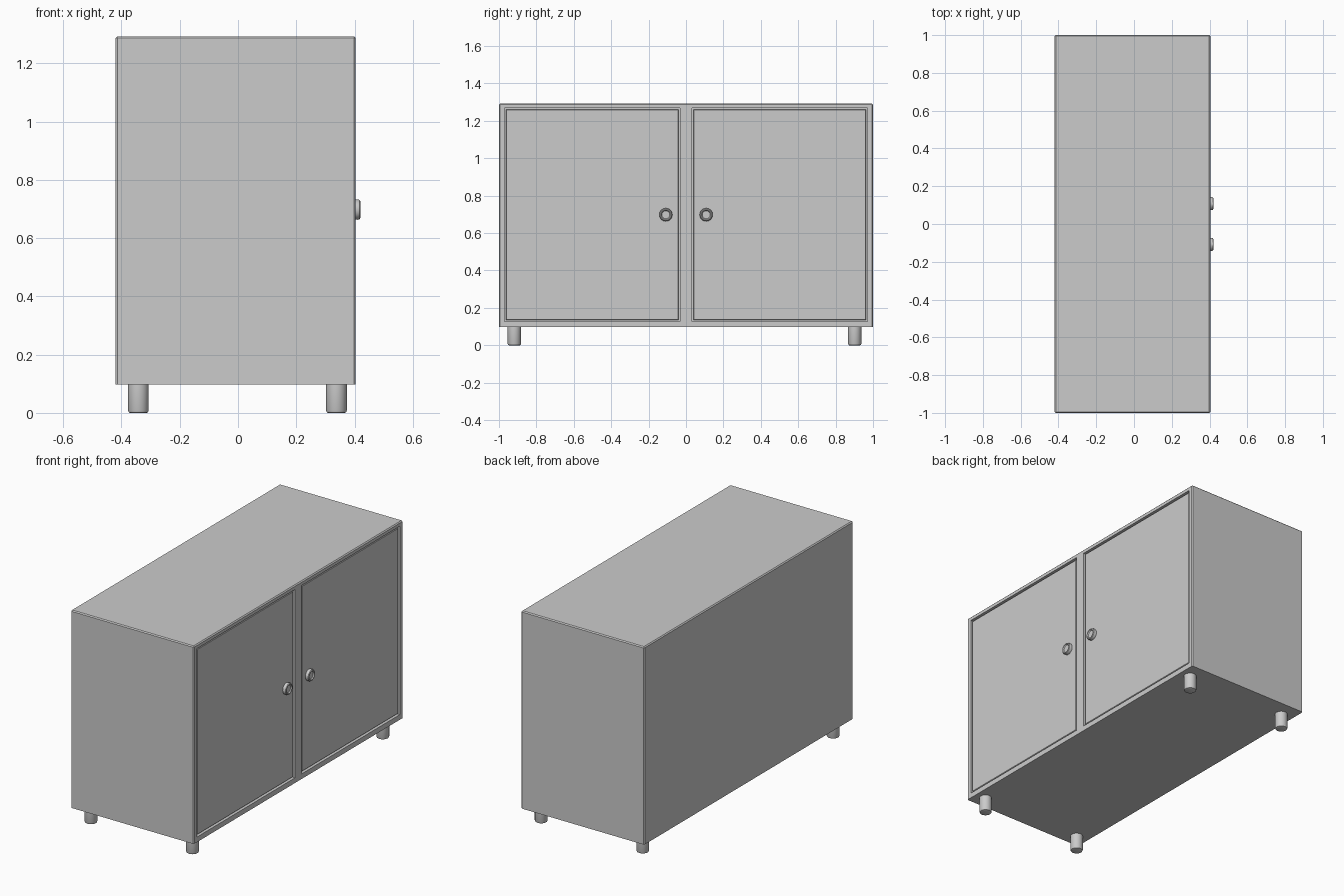
import bpy, bmesh, math
from mathutils import Matrix, Vector

if "Cube" in bpy.data.objects:
    bpy.data.objects.remove(bpy.data.objects["Cube"])


def add_mesh(name, bm):
    mesh = bpy.data.meshes.new(name)
    bmesh.ops.recalc_face_normals(bm, faces=bm.faces)
    bm.to_mesh(mesh)
    bm.free()
    obj = bpy.data.objects.new(name, mesh)
    bpy.context.collection.objects.link(obj)
    return obj


def box(name, lo, hi, bevel=0.0, keep=lambda e: True):
    lo, hi = Vector(lo), Vector(hi)
    bm = bmesh.new()
    bmesh.ops.create_cube(bm, size=1)
    bmesh.ops.scale(bm, vec=hi - lo, verts=bm.verts)
    bmesh.ops.translate(bm, vec=(lo + hi) / 2, verts=bm.verts)
    if bevel:
        bmesh.ops.bevel(bm, geom=[e for e in bm.edges if keep(e)], offset=bevel,
                        segments=1, affect='EDGES', profile=0.5)
    return add_mesh(name, bm)


def lathe(name, profile, matrix, sides=32):
    # Spin a radius/height profile around z, then place it
    bm = bmesh.new()
    verts = [bm.verts.new((r, 0, h)) for r, h in profile]
    edges = [bm.edges.new(pair) for pair in zip(verts, verts[1:])]
    bmesh.ops.spin(bm, geom=verts + edges, axis=(0, 0, 1), cent=(0, 0, 0),
                   angle=math.tau, steps=sides, use_duplicate=False)
    bmesh.ops.remove_doubles(bm, verts=bm.verts, dist=1e-5)
    bmesh.ops.transform(bm, matrix=matrix, verts=bm.verts)
    obj = add_mesh(name, bm)
    bpy.ops.object.select_all(action='DESELECT')
    obj.select_set(True)
    bpy.context.view_layer.objects.active = obj
    bpy.ops.object.shade_smooth_by_angle(angle=math.radians(30))
    return obj


BACK, FRONT, BOTTOM, TOP = -0.42, 0.404, 0.097, 1.293
DOOR_FACE = FRONT - 0.005
GAP = 0.008

# Cabinet body, bevelled everywhere but around the bottom
body = box("cabinet_body", (BACK, -1, BOTTOM), (FRONT, 1, TOP), 0.006,
           lambda e: max(v.co.z for v in e.verts) > BOTTOM + 0.1)

for label, side in (("left", -1), ("right", 1)):
    y0, y1 = sorted((side * 0.032, side * 0.97))

    # Door opening cut into the body
    cutter = box("opening_cutter", (FRONT - 0.03, y0, 0.128), (FRONT + 0.05, y1, 1.268))
    cutter.hide_render = True
    mod = body.modifiers.new("opening", 'BOOLEAN')
    mod.operation, mod.solver, mod.object = 'DIFFERENCE', 'EXACT', cutter
    bpy.context.view_layer.objects.active = body
    bpy.ops.object.modifier_apply(modifier=mod.name)
    bpy.data.objects.remove(cutter)

    # Door panel with a narrow gap all round
    box(f"{label}_door", (FRONT - 0.03, y0 + GAP, 0.128 + GAP),
        (DOOR_FACE, y1 - GAP, 1.268 - GAP), 0.003,
        lambda e: min(v.co.x for v in e.verts) > DOOR_FACE - 0.01)

    # Round dished knob
    place = Matrix.Translation((DOOR_FACE, side * 0.108, 0.698)) @ Matrix.Rotation(math.pi / 2, 4, 'Y')
    lathe(f"{label}_knob", [(0, -0.002), (0.034, -0.002), (0.035, 0.012), (0.033, 0.018),
                            (0.029, 0.021), (0.025, 0.020), (0.021, 0.014), (0, 0.014)], place)

# Four short round feet
for xname, x in (("back", -0.342), ("front", 0.338)):
    for yname, y in (("left", -0.918), ("right", 0.902)):
        lathe(f"{xname}_{yname}_foot", [(0, 0), (0.029, 0), (0.033, 0.002), (0.0355, 0.008),
                                        (0.0355, BOTTOM + 0.003), (0, BOTTOM + 0.003)],
              Matrix.Translation((x, y, 0)))
